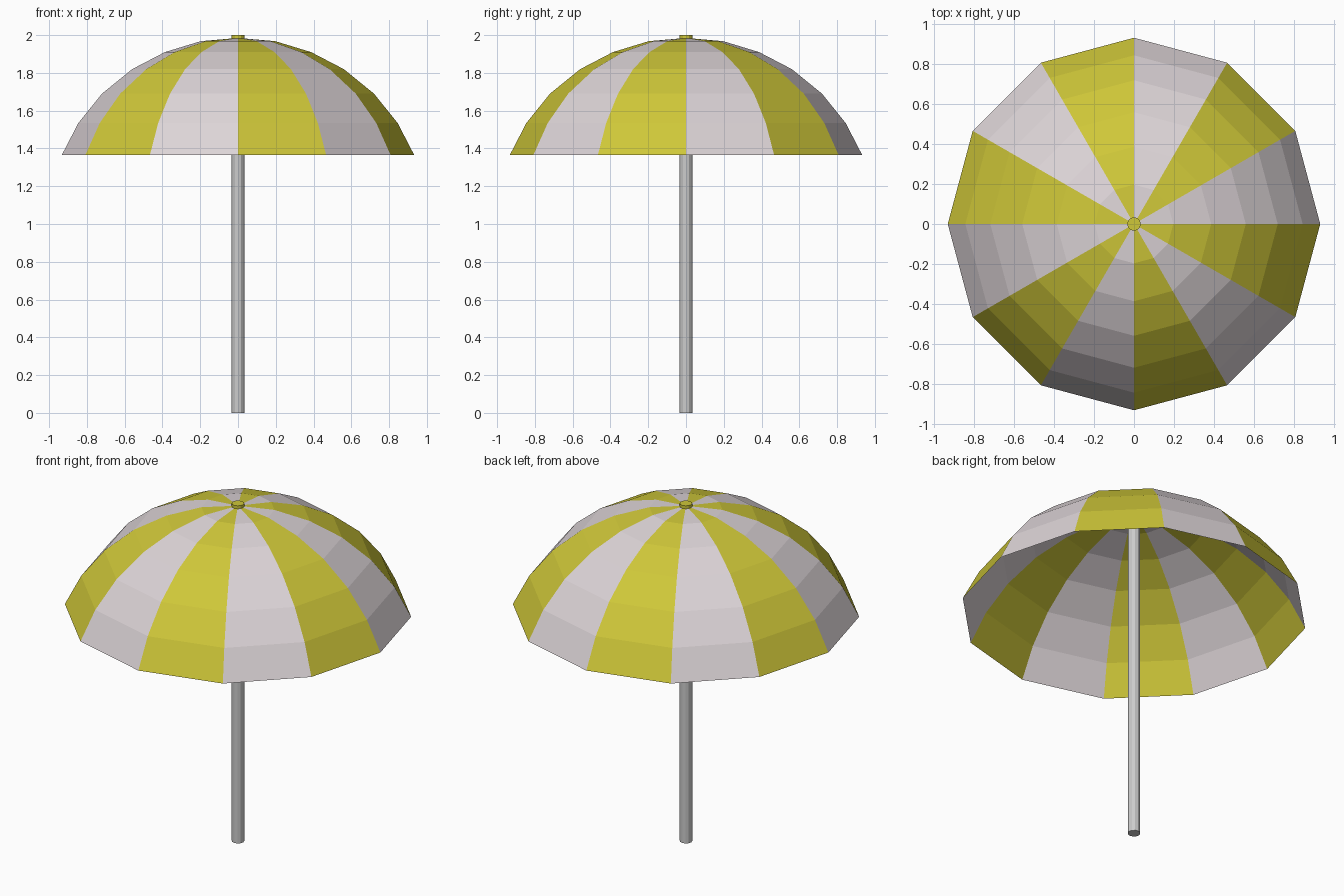
import bpy, bmesh
from math import cos, sin, pi

if "Cube" in bpy.data.objects:
    bpy.data.objects.remove(bpy.data.objects["Cube"])

def material(name, color):
    m = bpy.data.materials.new(name)
    m.diffuse_color = (*color, 1)
    m.use_nodes = True
    m.node_tree.nodes["Principled BSDF"].inputs["Base Color"].default_value = m.diffuse_color
    return m

yellow = material("yellow", (0.62, 0.57, 0.04))
white = material("white", (0.72, 0.66, 0.68))

def add_object(name, bm, mats=()):
    me = bpy.data.meshes.new(name)
    bm.to_mesh(me)
    bm.free()
    for m in mats:
        me.materials.append(m)
    ob = bpy.data.objects.new(name, me)
    bpy.context.collection.objects.link(ob)
    return ob

# Canopy: faceted open dome with alternating coloured panels
SIDES = 12
profile = [(0.933, 1.365), (0.845, 1.535), (0.72, 1.69),
           (0.56, 1.82), (0.387, 1.91), (0.197, 1.968)]
bm = bmesh.new()
rings = [[bm.verts.new((r * cos(2 * pi * k / SIDES), r * sin(2 * pi * k / SIDES), z))
          for k in range(SIDES)] for r, z in profile]
apex = bm.verts.new((0, 0, 1.985))
for k in range(SIDES):
    n = (k + 1) % SIDES
    panel = [bm.faces.new((a[k], a[n], b[n], b[k])) for a, b in zip(rings, rings[1:])]
    panel.append(bm.faces.new((rings[-1][k], rings[-1][n], apex)))
    for f in panel:
        f.material_index = k % 2
add_object("canopy", bm, (white, yellow))

def cylinder(name, radius, z0, z1, mats=()):
    bm = bmesh.new()
    bmesh.ops.create_cone(bm, cap_ends=True, segments=12, radius1=radius,
                          radius2=radius, depth=z1 - z0)
    bmesh.ops.translate(bm, verts=bm.verts, vec=(0, 0, (z0 + z1) / 2))
    return add_object(name, bm, mats)

# Pole and the small cap on top
cylinder("pole", 0.034, 0, 1.975)
cylinder("top_cap", 0.034, 1.975, 2.0, (yellow,))
